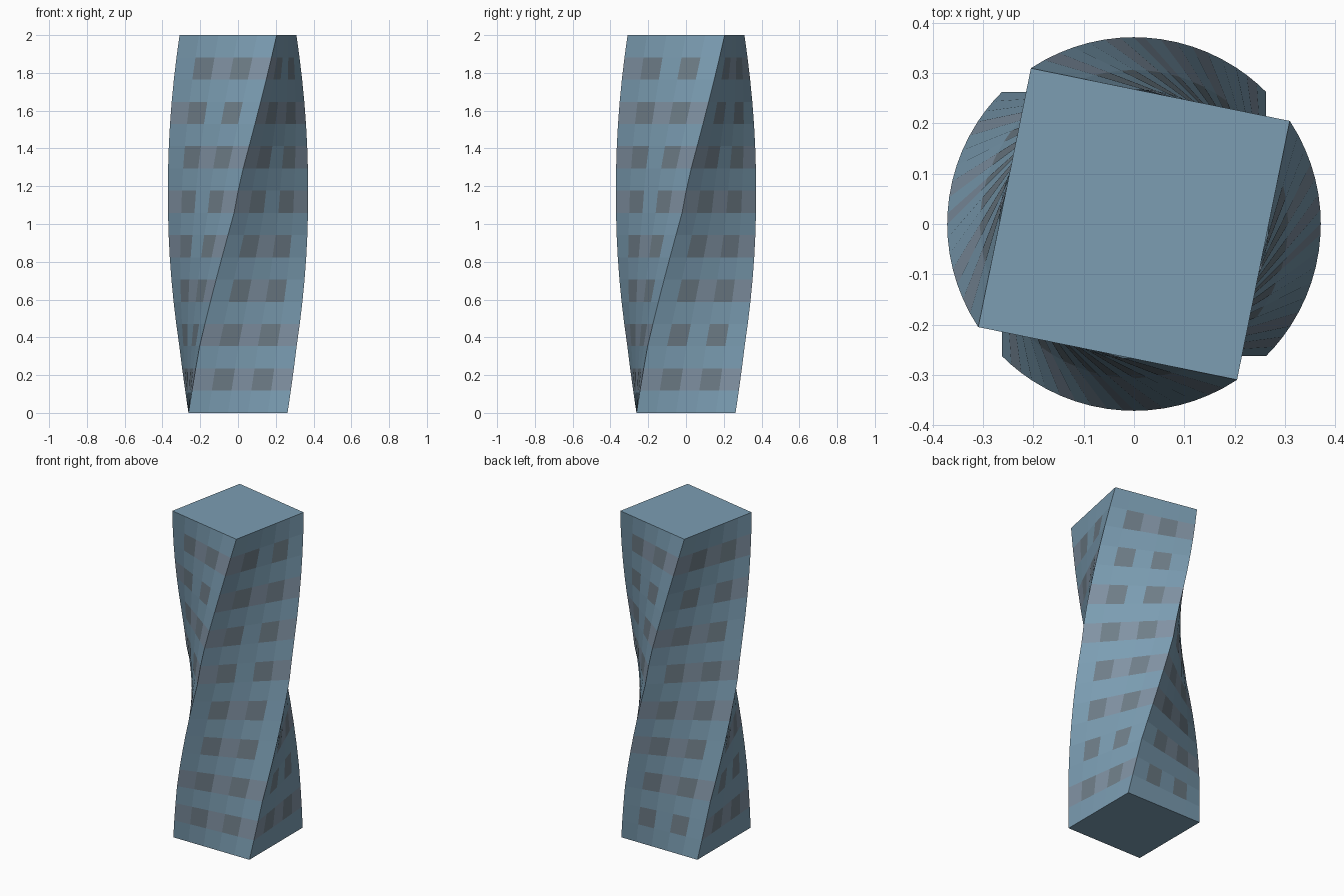
import bpy, bmesh, math, random

if "Cube" in bpy.data.objects:
    bpy.data.objects.remove(bpy.data.objects["Cube"])

random.seed(4)
FLOORS, COLS, RADIUS, HEIGHT = 17, 5, 0.371, 2.0
# twist in degrees at a few heights, interpolated between them
TWIST = [(0, 0), (0.353, 11.8), (1.059, 41.8), (1.235, 46.8), (2.0, 78.5)]


def material(name, rgb):
    m = bpy.data.materials.new(name)
    m.diffuse_color = (*rgb, 1)
    m.use_nodes = True
    m.node_tree.nodes["Principled BSDF"].inputs["Base Color"].default_value = m.diffuse_color
    return m


def twist(z):
    for (z0, a0), (z1, a1) in zip(TWIST, TWIST[1:]):
        if z <= z1 + 1e-6:
            return math.radians(a0 + (a1 - a0) * (z - z0) / (z1 - z0))
    return math.radians(TWIST[-1][1])


def ring(bm, z):
    # square outline with each side split into window columns
    a = math.radians(225) + twist(z)
    c = [(RADIUS * math.cos(a + i * math.pi / 2),
          RADIUS * math.sin(a + i * math.pi / 2)) for i in range(4)]
    verts = []
    for i in range(4):
        p, q = c[i], c[(i + 1) % 4]
        for k in range(COLS):
            t = k / COLS
            verts.append(bm.verts.new((p[0] + (q[0] - p[0]) * t,
                                       p[1] + (q[1] - p[1]) * t, z)))
    return verts


bm = bmesh.new()
rings = [ring(bm, HEIGHT * i / FLOORS) for i in range(FLOORS + 1)]
n = 4 * COLS
for f in range(FLOORS):
    lo, hi = rings[f], rings[f + 1]
    for j in range(n):
        face = bm.faces.new((lo[j], lo[(j + 1) % n], hi[(j + 1) % n], hi[j]))
        # every second floor is glazed: dark panes between paler ones
        if f % 2:
            col = j % COLS
            if col in (1, 3):
                face.material_index = 2
            elif random.random() < 0.6:
                face.material_index = 1

# flat roof and base
bm.faces.new(rings[-1])
bm.faces.new(rings[0][::-1])

mesh = bpy.data.meshes.new("twisted_tower")
bm.to_mesh(mesh)
bm.free()
mesh.materials.append(material("wall", (0.20, 0.34, 0.45)))
mesh.materials.append(material("pale_glass", (0.22, 0.29, 0.37)))
mesh.materials.append(material("dark_glass", (0.16, 0.21, 0.25)))
bpy.context.collection.objects.link(bpy.data.objects.new("twisted_tower", mesh))
